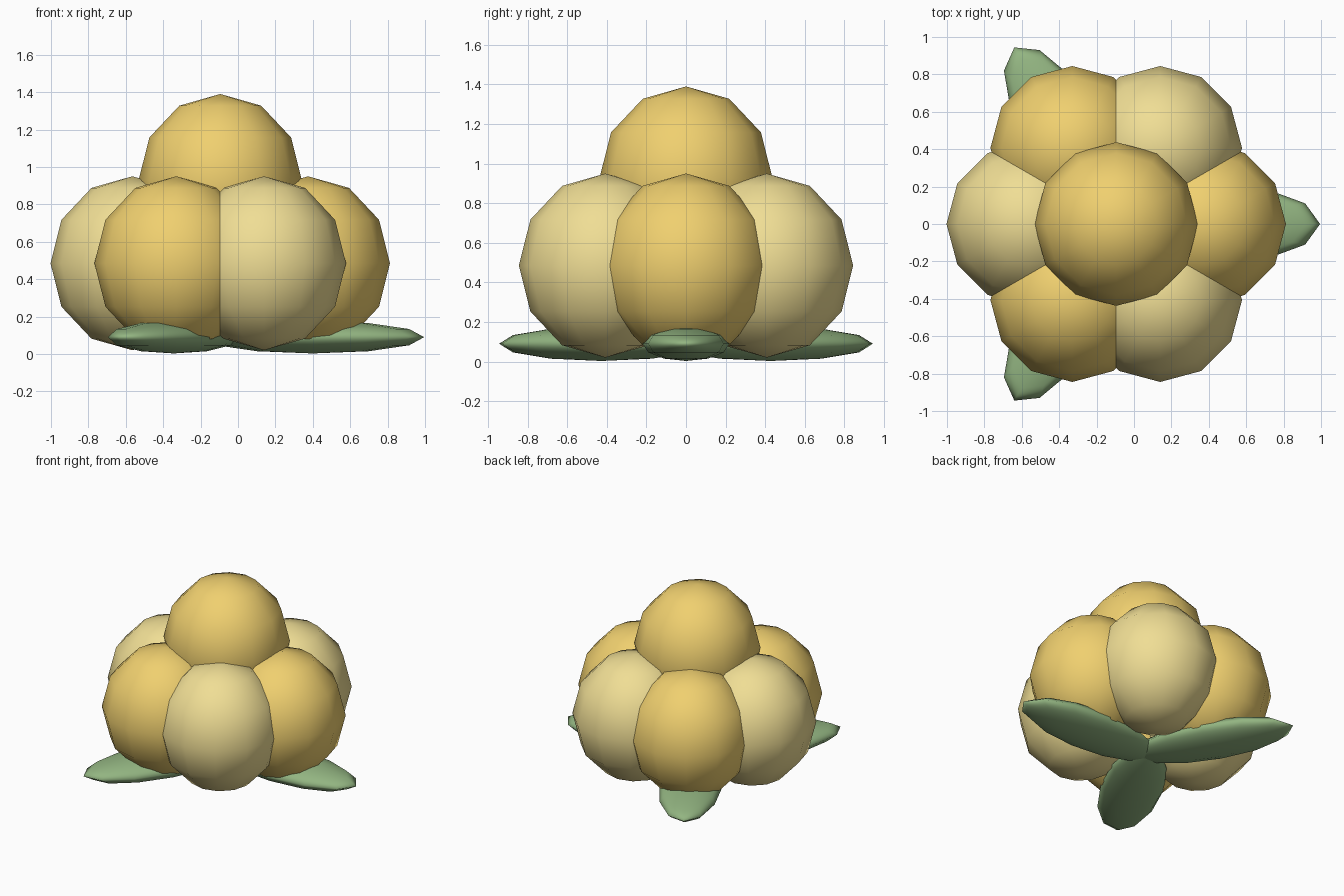
import bpy
from math import cos, sin, radians

if "Cube" in bpy.data.objects:
    bpy.data.objects.remove(bpy.data.objects["Cube"])

CX = -0.095  # axis of the cluster


def material(name, rgb):
    m = bpy.data.materials.new(name)
    m.diffuse_color = (*rgb, 1)
    m.use_nodes = True
    m.node_tree.nodes["Principled BSDF"].inputs["Base Color"].default_value = m.diffuse_color
    return m


gold = material("gold", (0.87, 0.63, 0.16))
cream = material("cream", (0.87, 0.73, 0.30))
green = material("green", (0.29, 0.46, 0.22))


def ellipsoid(name, angle, dist, z, size, mat, turn=0):
    """Low-poly smooth ball placed at an angle and distance from the axis."""
    a = radians(angle)
    bpy.ops.mesh.primitive_uv_sphere_add(
        segments=12, ring_count=6, radius=1,
        location=(CX + dist * cos(a), dist * sin(a), z),
        rotation=(0, 0, radians(turn)))
    ob = bpy.context.object
    ob.name = name
    ob.scale = size
    ob.data.materials.append(mat)
    bpy.ops.object.shade_smooth()
    return ob


# ring of six lobes in alternating colours
BALL = (0.4375, 0.4375, 0.465)
for i in range(6):
    ellipsoid(f"berry_lobe_{i + 1}", i * 60, 0.47, 0.485, BALL,
              cream if i % 2 else gold)

# top lobe
ellipsoid("berry_top", 0, 0, 0.925, BALL, gold)

# three flat leaves underneath
for i in range(3):
    ellipsoid(f"leaf_{i + 1}", i * 120, 0.495, 0.09, (0.595, 0.22, 0.087),
              green, turn=i * 120)
